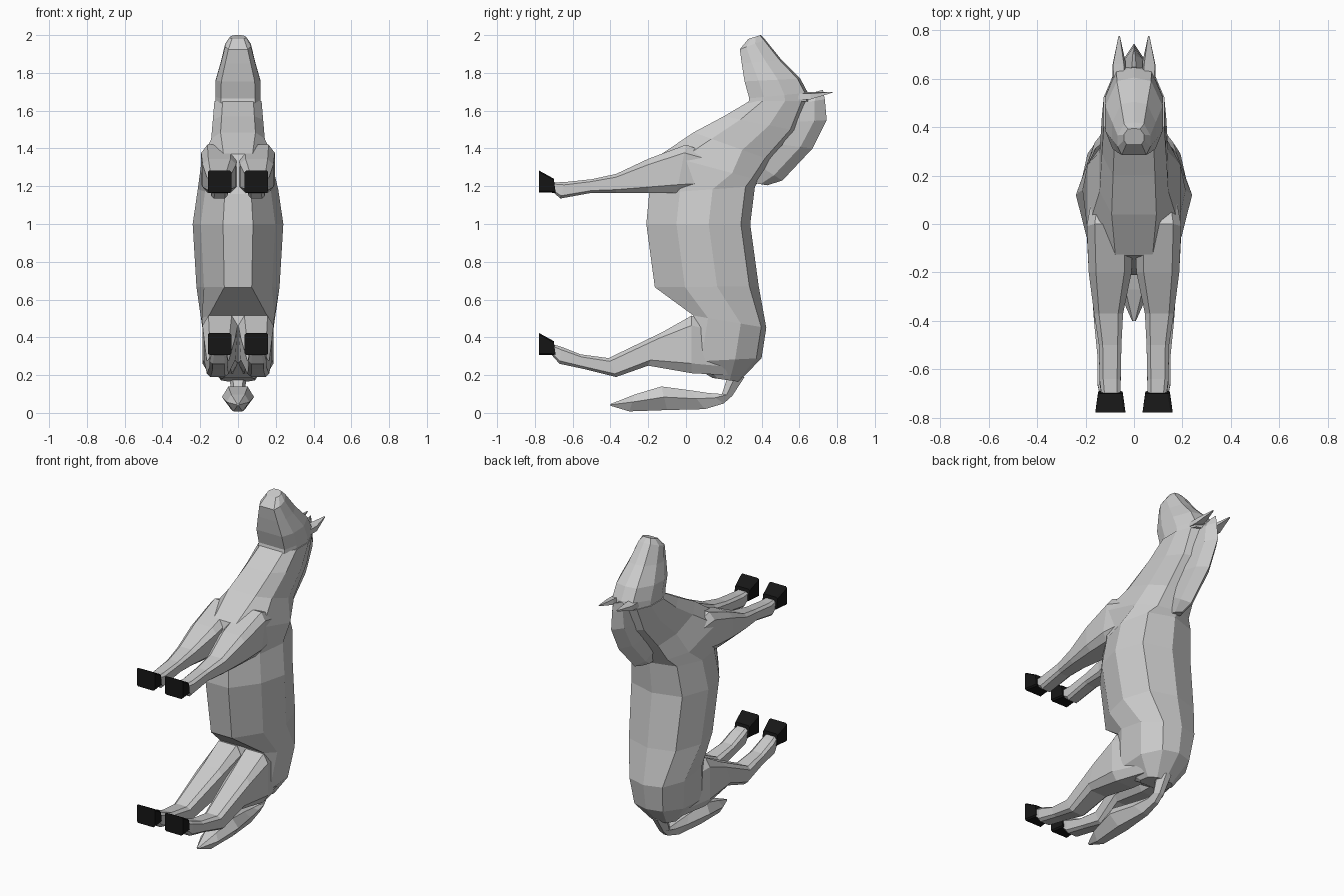
import bpy, bmesh

dark = bpy.data.materials.new("hoof_black")
dark.diffuse_color = (0.008, 0.008, 0.008, 1)


def loft(name, rings, mirror=False, mat=None):
    """Skin a list of equal-length closed rings and cap both ends."""
    bm = bmesh.new()
    loops = [[bm.verts.new(p) for p in r] for r in rings]
    n = len(loops[0])
    for a, b in zip(loops, loops[1:]):
        for i in range(n):
            j = (i + 1) % n
            bm.faces.new((a[i], a[j], b[j], b[i]))
    bm.faces.new(loops[0])
    bm.faces.new(loops[-1])
    bmesh.ops.recalc_face_normals(bm, faces=bm.faces)
    me = bpy.data.meshes.new(name)
    bm.to_mesh(me)
    bm.free()
    ob = bpy.data.objects.new(name, me)
    bpy.context.collection.objects.link(ob)
    if mirror:
        ob.modifiers.new("mirror", 'MIRROR')
    if mat:
        me.materials.append(mat)
    return ob


def section(belly, back, w, prof):
    """Symmetric ring between a belly point and a back point, given in (y, z)."""
    def pt(s, u, t):
        return (s * u * w, belly[0] + (back[0] - belly[0]) * t,
                belly[1] + (back[1] - belly[1]) * t)
    right = [pt(1, u, t) for u, t in prof]
    left = [pt(-1, u, t) for u, t in reversed(prof) if u > 0]
    return right + left


def box_ring(y0, y1, z0, z1, x0, x1, c):
    """Chamfered ring for a limb; y0 is at the low z side, y1 at the high side."""
    uv = [(c, 0), (1 - c, 0), (1, c), (1, 1 - c), (1 - c, 1), (c, 1), (0, 1 - c), (0, c)]
    return [(x0 + (x1 - x0) * u, y0 + (y1 - y0) * v, z0 + (z1 - z0) * v) for u, v in uv]


TRUNK = [(.33, 0), (.82, .29), (1, .6), (.74, .91), (0, 1)]
SHOULDER = [(.4, 0), (1, .2), (1, .72), (.6, .92), (0, 1)]
RUMP = [(.8, 0), (1, .2), (1, .65), (.6, .93), (0, 1)]
NECK = [(.65, 0), (1, .22), (1, .6), (.7, .88), (0, 1)]
HEAD = [(.75, 0), (1, .25), (1, .6), (.6, .95), (0, 1)]

# trunk and neck
trunk = [((.14, .185), (.28, .165), .09, RUMP), ((.0, .27), (.40, .29), .165, RUMP),
         ((.04, .515), (.425, .45), .192, RUMP), ((-.165, .665), (.385, .67), .22, TRUNK),
         ((-.21, 1.0), (.34, 1.0), .24, TRUNK), ((-.195, 1.16), (.365, 1.2), .213, TRUNK),
         ((-.13, 1.37), (.39, 1.23), .192, SHOULDER), ((.04, 1.485), (.47, 1.33), .142, NECK),
         ((.2, 1.57), (.60, 1.49), .133, NECK), ((.335, 1.65), (.65, 1.65), .125, NECK)]
loft("body", [section(*r) for r in trunk])

# head
head = [((.33, 1.64), (.655, 1.65), .12), ((.335, 1.665), (.645, 1.695), .12),
        ((.31, 1.755), (.605, 1.77), .118), ((.295, 1.85), (.505, 1.87), .09),
        ((.285, 1.925), (.42, 1.975), .068), ((.33, 1.98), (.395, 2.0), .042)]
loft("head", [section(*r, HEAD) for r in head])

# mane: wedge along the neck crest, from base point to ridge point
mane = [((.34, 1.22), (.43, 1.205), .03), ((.40, 1.30), (.51, 1.23), .055),
        ((.51, 1.42), (.67, 1.4), .06), ((.58, 1.54), (.745, 1.55), .055),
        ((.60, 1.64), (.735, 1.66), .045), ((.65, 1.69), (.725, 1.71), .008)]
loft("mane", [section(*r, [(1, 0), (.8, .6), (0, 1)]) for r in mane])

# ears
loft("ear", [[(.035, .57, 1.67), (.09, .56, 1.66), (.085, .58, 1.69), (.04, .58, 1.70)],
             [(.035, .67, 1.67), (.088, .66, 1.66), (.086, .66, 1.69), (.042, .66, 1.70)],
             [(.058, .775, 1.695), (.064, .775, 1.695), (.064, .777, 1.7), (.058, .777, 1.7)]],
     mirror=True)

# tail
tail = [((.22, .19), (.31, .19), .045), ((.19, .10), (.245, .09), .035),
        ((.12, .105), (.2, .05), .035), ((.02, .12), (.1, .02), .05),
        ((-.13, .14), (-.1, .015), .085), ((-.27, .098), (-.3, .008), .06),
        ((-.4, .047), (-.4, .038), .008)]
loft("tail", [section(*r, [(.6, 0), (1, .45), (.4, 1)]) for r in tail])

# legs: y at back edge, y at front edge, z range, x range
front = [(.14, .16, 1.19, 1.36, .02, .165), (-.05, -.0, 1.165, 1.42, .002, .195),
         (-.2, -.2, 1.165, 1.345, .01, .187), (-.37, -.37, 1.165, 1.265, .045, .165),
         (-.5, -.5, 1.165, 1.237, .052, .145), (-.665, -.64, 1.135, 1.222, .055, .142),
         (-.705, -.70, 1.17, 1.22, .057, .135)]
hind = [(.22, .22, .2, .46, .0, .13), (.03, .03, .21, .515, .002, .188),
        (-.2, -.13, .25, .425, .015, .18), (-.37, -.41, .19, .29, .05, .165),
        (-.53, -.56, .23, .31, .055, .15), (-.67, -.66, .26, .35, .055, .15),
        (-.71, -.71, .305, .365, .06, .14)]
for name, rows in (("front_leg", front), ("hind_leg", hind)):
    loft(name, [box_ring(*r, .17) for r in rows], mirror=True)

# hooves
for name, z in (("front_hoof", 1.165), ("hind_hoof", .305)):
    loft(name, [box_ring(-.69, -.70, z, z + .075, .047, .148, .1),
                box_ring(-.778, -.778, z + .002, z + .118, .035, .16, .07)],
         mirror=True, mat=dark)
